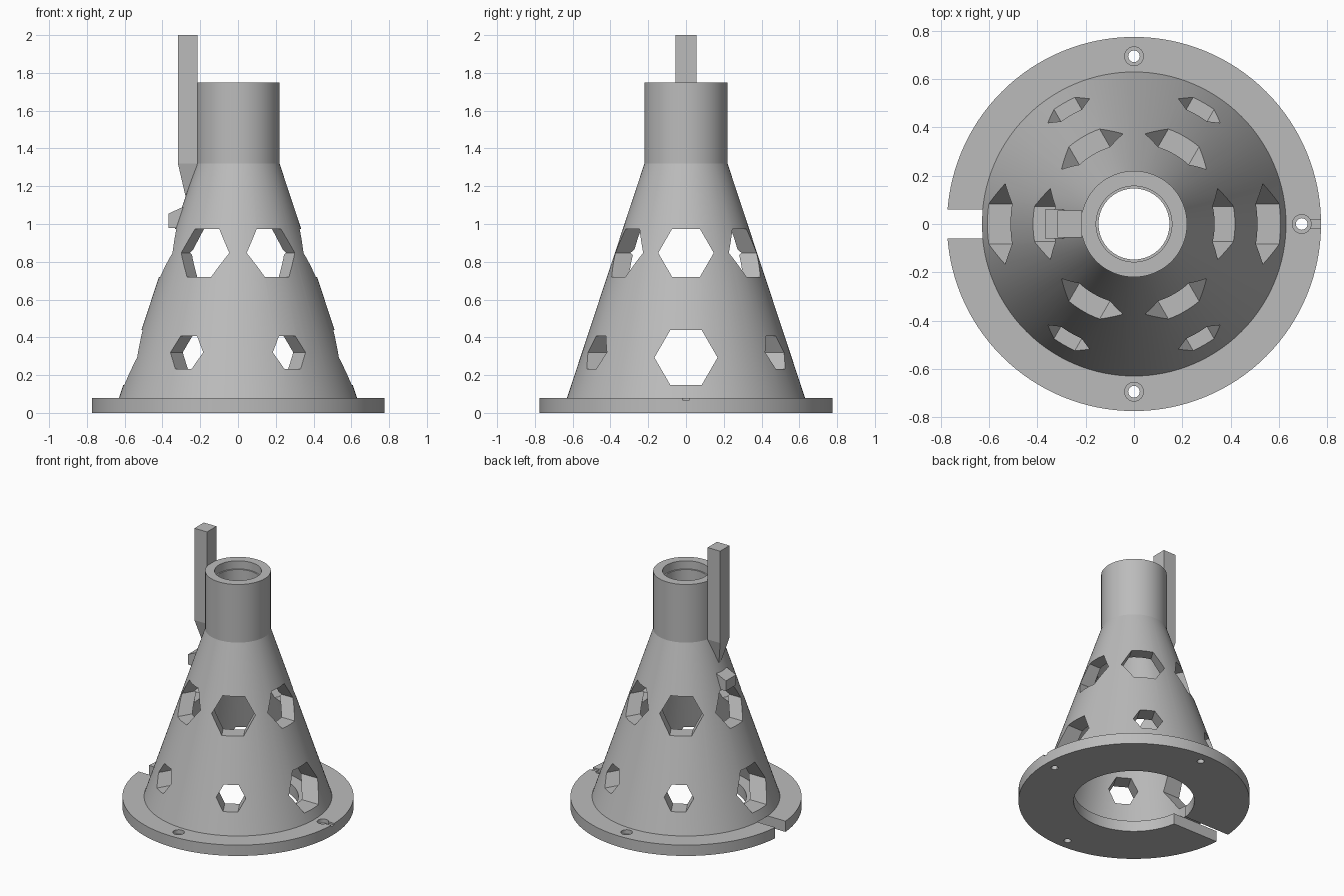
import bpy, bmesh, math
from mathutils import Matrix, Vector

cube = bpy.data.objects.get("Cube")
if cube:
    bpy.data.objects.remove(cube, do_unlink=True)

grey = bpy.data.materials.new("plain grey")
grey.use_nodes = True
GREY = (0.5, 0.5, 0.5, 1)
grey.diffuse_color = GREY
grey.node_tree.nodes["Principled BSDF"].inputs["Base Color"].default_value = GREY


def add_object(name, bm):
    bmesh.ops.recalc_face_normals(bm, faces=bm.faces[:])
    mesh = bpy.data.meshes.new(name)
    bm.to_mesh(mesh)
    bm.free()
    mesh.materials.append(grey)
    obj = bpy.data.objects.new(name, mesh)
    bpy.context.collection.objects.link(obj)
    return obj


def lathe(name, profile, steps=128):
    """Spin a closed (radius, height) outline around z."""
    bm = bmesh.new()
    verts = [bm.verts.new((r, 0, z)) for r, z in profile]
    edges = [bm.edges.new((a, b)) for a, b in zip(verts, verts[1:] + verts[:1])]
    bmesh.ops.spin(bm, geom=verts + edges, cent=(0, 0, 0), axis=(0, 0, 1),
                   angle=math.tau, steps=steps, use_duplicate=False)
    bmesh.ops.remove_doubles(bm, verts=bm.verts[:], dist=1e-4)
    return add_object(name, bm)


def prism(name, points, direction, length):
    """Extrude a flat outline along a direction."""
    bm = bmesh.new()
    face = bm.faces.new([bm.verts.new(p) for p in points])
    grown = bmesh.ops.extrude_face_region(bm, geom=[face])["geom"]
    moved = [v for v in grown if isinstance(v, bmesh.types.BMVert)]
    bmesh.ops.translate(bm, verts=moved, vec=Vector(direction) * length)
    return add_object(name, bm)


def box(name, x0, x1, half_y, z0, z1):
    outline = [(x, -half_y, z) for x, z in ((x0, z0), (x1, z0), (x1, z1), (x0, z1))]
    return prism(name, outline, (0, 1, 0), 2 * half_y)


def disc(name, x, y, radius, z0, z1, sides=32):
    angles = [math.tau * i / sides for i in range(sides)]
    outline = [(x + radius * math.cos(a), y + radius * math.sin(a), z0) for a in angles]
    return prism(name, outline, (0, 0, 1), z1 - z0)


def hex_cutter(angle, height, radius, start):
    """Sideways hexagonal prism pointing away from the axis."""
    turn = Matrix.Rotation(angle, 3, "Z")
    corners = [math.tau * i / 6 for i in range(6)]
    outline = [turn @ Vector((start, radius * math.cos(a), height + radius * math.sin(a)))
               for a in corners]
    return prism("cutter", outline, turn @ Vector((1, 0, 0)), 0.75)


def cut(target, cutter):
    cutter.hide_render = True
    mod = target.modifiers.new("cut", "BOOLEAN")
    mod.operation = "DIFFERENCE"
    mod.solver = "EXACT"
    mod.object = cutter
    bpy.context.view_layer.objects.active = target
    bpy.ops.object.modifier_apply(modifier=mod.name)
    bpy.data.objects.remove(cutter, do_unlink=True)


# Hollow cone with base flange and neck
body = lathe("cone_body", [
    (0.405, 0), (0.775, 0), (0.775, 0.08), (0.63, 0.08), (0.22, 1.32), (0.22, 1.75),
    (0.157, 1.75), (0.157, 1.69), (0.147, 1.69), (0.147, 1.32), (0.49, 0.08), (0.405, 0.08)])

# Two rings of hexagonal windows
for i in range(6):
    angle = i * math.pi / 3
    cut(body, hex_cutter(angle, 0.847, 0.147, 0.12))
    if i % 3 == 0:
        cut(body, hex_cutter(angle, 0.293, 0.167, 0.25))
    else:
        cut(body, hex_cutter(angle, 0.32, 0.1, 0.25))

# Cable slot through the flange
cut(body, box("cutter", -0.9, -0.3, 0.06, -0.1, 0.081))

# Stepped screw holes and the index groove
for x, y in ((0.695, 0), (0, 0.695), (0, -0.695)):
    cut(body, disc("cutter", x, y, 0.024, -0.1, 0.2))
    cut(body, disc("cutter", x, y, 0.039, 0.05, 0.2))
cut(body, box("cutter", 0.72, 0.9, 0.018, 0.068, 0.2))

# Upright post with a pointed foot
bm = bmesh.new()
rings = [[bm.verts.new((x, y, z)) for x, y in
          ((-0.318, -0.055), (-0.215, -0.055), (-0.215, 0.055), (-0.318, 0.055))]
         for z in (1.32, 2)]
tip = bm.verts.new((-0.267, 0, 1.1))
bm.faces.new(rings[1])
for i in range(4):
    j = (i + 1) % 4
    bm.faces.new((rings[0][i], rings[0][j], rings[1][j], rings[1][i]))
    bm.faces.new((rings[0][j], rings[0][i], tip))
post = add_object("guide_post", bm)

# Small cable hook with a sloped top
prism("cable_hook", [(-0.368, -0.06, 0.98), (-0.29, -0.06, 0.98),
                     (-0.27, -0.06, 1.1), (-0.368, -0.06, 1.055)], (0, 1, 0), 0.12)

# Smooth the round surfaces, keep the cut edges crisp
bpy.ops.object.select_all(action="DESELECT")
body.select_set(True)
bpy.context.view_layer.objects.active = body
bpy.ops.object.shade_smooth_by_angle(angle=math.radians(15))
